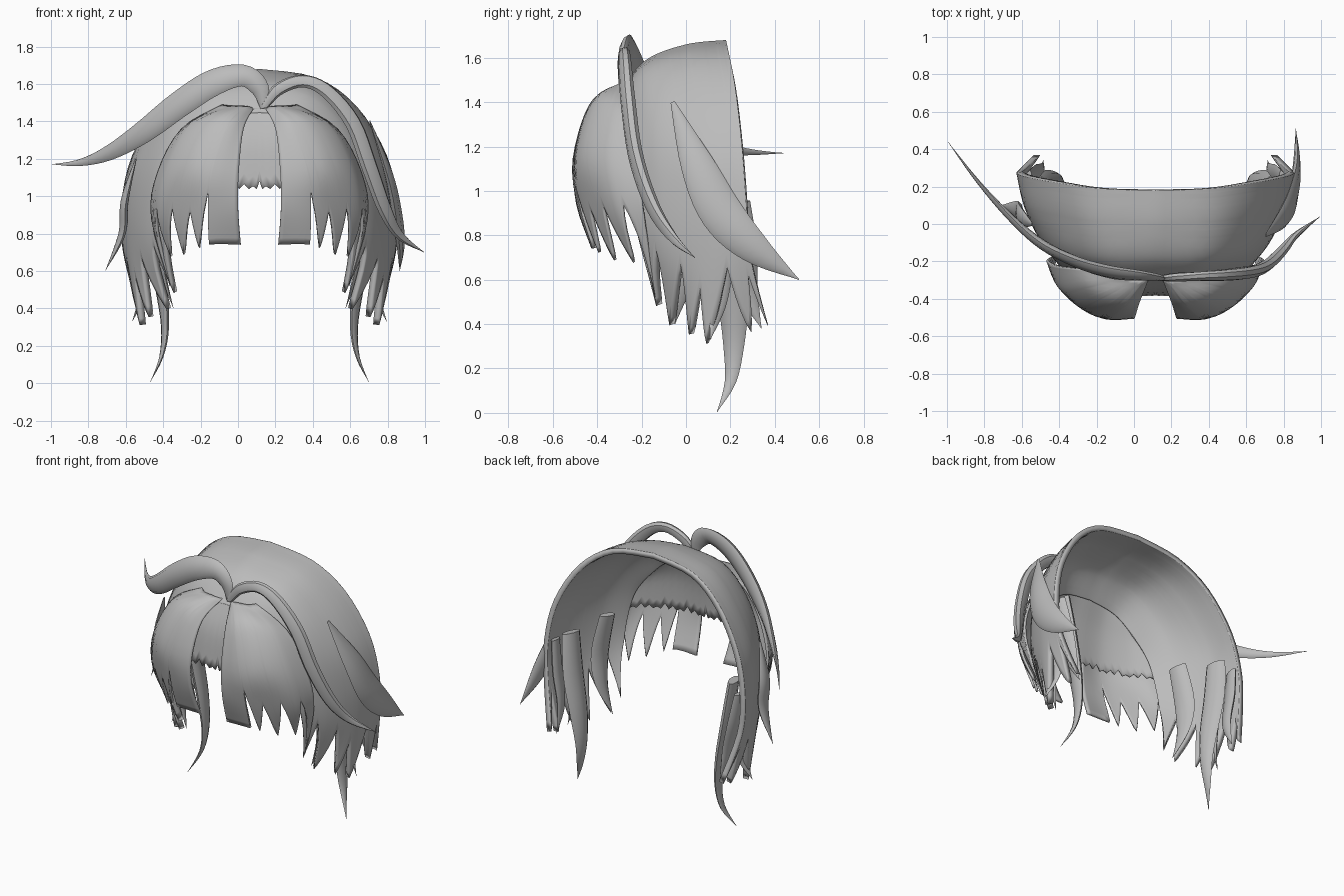
import bpy, bmesh, math
from mathutils import Vector

if "Cube" in bpy.data.objects:
    bpy.data.objects.remove(bpy.data.objects["Cube"])

CX = 0.115                                   # symmetry plane of the head
HEAD = Vector((0, 0.12, 0.95))               # head middle, relative to the plane
hair = bpy.data.materials.new("grey_hair")
hair.diffuse_color = (0.5, 0.5, 0.5, 1)
hair.use_nodes = True
hair.node_tree.nodes["Principled BSDF"].inputs["Base Color"].default_value = hair.diffuse_color


def spline(pts, t):
    """Smooth curve through the points, t in 0..1."""
    n = len(pts) - 1
    f = min(max(t, 0), 1) * n
    i = min(int(f), n - 1)
    f -= i
    p = [Vector(pts[k]) for k in (max(i - 1, 0), i, i + 1, min(i + 2, n))]
    return 0.5 * (2 * p[1] + (p[2] - p[0]) * f + (2 * p[0] - 5 * p[1] + 4 * p[2] - p[3]) * f * f
                  + (3 * p[1] - p[0] - 3 * p[2] + p[3]) * f ** 3)


def finish(name, verts, faces, mirror, thick, offset=-1):
    me = bpy.data.meshes.new(name)
    me.from_pydata([tuple(v) for v in verts], [], faces)
    bm = bmesh.new()
    bm.from_mesh(me)
    bmesh.ops.remove_doubles(bm, verts=bm.verts, dist=0.0005)
    if thick:                                # sheets face away from the head
        bm.normal_update()
        if sum(f.normal.dot(f.calc_center_median() - HEAD) for f in bm.faces) < 0:
            bmesh.ops.reverse_faces(bm, faces=bm.faces)
    else:
        bmesh.ops.recalc_face_normals(bm, faces=bm.faces)
    bm.to_mesh(me)
    bm.free()
    me.materials.append(hair)
    ob = bpy.data.objects.new(name, me)
    ob.location.x = CX
    bpy.context.collection.objects.link(ob)
    bpy.ops.object.select_all(action='DESELECT')
    ob.select_set(True)
    bpy.context.view_layer.objects.active = ob
    bpy.ops.object.shade_smooth_by_angle(angle=math.radians(40))
    if mirror:
        ob.modifiers.new("mirror", 'MIRROR').merge_threshold = 0.002
    if thick:
        s = ob.modifiers.new("thickness", 'SOLIDIFY')
        s.thickness, s.offset = thick, offset
    return ob


def panel(name, guides, hem, nv=16, sub=5, mirror=True, thick=0.015):
    """Sheet lofted across guide curves, cut off at a zigzag hem of (u, length)."""
    cols = []
    for (u0, h0), (u1, h1) in zip(hem, hem[1:]):
        cols += [(u0 + (u1 - u0) * k / sub, h0 + (h1 - h0) * k / sub) for k in range(sub)]
    cols.append(hem[-1])
    verts = []
    for u, h in cols:
        for j in range(nv + 1):
            verts.append(spline([spline(g, h * j / nv) for g in guides], u))
    m = nv + 1
    faces = [(i * m + j, (i + 1) * m + j, (i + 1) * m + j + 1, i * m + j + 1)
             for i in range(len(cols) - 1) for j in range(nv)]
    return finish(name, verts, faces, mirror, thick)


def strand(name, pts, normal=None, flat=0.35, mirror=False, n=20, sides=8):
    """Tapered lock along (x, y, z, half width) points."""
    verts = []
    for k in range(n + 1):
        t = k / n
        q = spline(pts, t)
        p, w = q.to_3d(), max(q[3], 0.0015)
        tan = (spline(pts, t + 0.02) - spline(pts, t - 0.02)).to_3d().normalized()
        out = Vector(normal) if normal else p - HEAD
        side = tan.cross(out).normalized()
        out = side.cross(tan).normalized()
        for s in range(sides):
            a = math.tau * s / sides
            verts.append(p + side * w * math.cos(a) + out * w * flat * math.sin(a))
    faces = [(k * sides + s, k * sides + (s + 1) % sides, (k + 1) * sides + (s + 1) % sides,
              (k + 1) * sides + s) for k in range(n) for s in range(sides)]
    faces += [tuple(range(sides)), tuple(range(n * sides, (n + 1) * sides))]
    return finish(name, verts, faces, mirror, 0)


# Crown and sides, from the open back rim to the temples
panel("crown_and_sides", [
    [(0, .18, 1.68), (.3, .19, 1.635), (.52, .22, 1.48), (.68, .25, 1.22), (.74, .27, .95), (.73, .29, .7), (.65, .37, .39)],
    [(0, 0, 1.66), (.3, .01, 1.61), (.5, .04, 1.45), (.65, .07, 1.2), (.7, .09, .95), (.69, .1, .65), (.64, .09, .31)],
    [(0, -.18, 1.59), (.26, -.18, 1.55), (.44, -.16, 1.4), (.56, -.13, 1.18), (.61, -.1, .92), (.6, -.08, .67), (.5, -.07, .39)],
    [(0, -.3, 1.45), (.2, -.3, 1.42), (.34, -.28, 1.3), (.45, -.26, 1.15), (.5, -.24, .95), (.5, -.21, .75), (.45, -.15, .51)],
], [(0, 1), (.06, .87), (.11, 1), (.2, .84), (.33, 1), (.4, .87), (.47, .98), (.56, .82), (.68, 1),
    (.78, .8), (.9, 1), (1, .78)], nv=24, thick=0.035)

# Hair behind the fringe, with a ragged lower edge
teeth = [(k / 22, .97 if k % 2 else .87 + .03 * (k % 3)) for k in range(23)]
panel("forehead_hair", [
    [(0, -.285, 1.47), (0, -.36, 1.28), (0, -.385, 1.03)],
    [(.14, -.285, 1.46), (.16, -.355, 1.28), (.17, -.38, 1.03)],
    [(.26, -.28, 1.38), (.32, -.31, 1.25), (.34, -.32, 1.03)],
    [(.34, -.27, 1.3), (.44, -.25, 1.2), (.48, -.23, 1.03)],
], teeth, nv=8, sub=1, thick=0.01)

# Two fringe halves, cut into locks
panel("fringe", [
    [(.03, -.28, 1.47), (.085, -.42, 1.36), (.11, -.5, 1.14), (.115, -.495, .94), (.1, -.425, .74)],
    [(.06, -.3, 1.48), (.16, -.435, 1.39), (.25, -.51, 1.14), (.27, -.48, .93), (.27, -.42, .74)],
    [(.1, -.3, 1.485), (.26, -.4, 1.41), (.38, -.46, 1.16), (.41, -.41, .92), (.39, -.34, .69)],
    [(.16, -.29, 1.485), (.36, -.33, 1.39), (.49, -.355, 1.15), (.53, -.31, .9), (.48, -.23, .67)],
    [(.2, -.26, 1.49), (.42, -.24, 1.36), (.55, -.22, 1.12), (.58, -.19, .88), (.48, -.14, .52)],
], [(0, 1), (.25, 1), (.265, .62), (.35, 1), (.43, .75), (.54, 1), (.61, .72), (.73, 1), (.82, .7), (1, 1)])

# Long sideburns and the small locks around them
strand("sideburn", [(.6, .19, 1.0, .07), (.57, .21, .75, .08), (.525, .215, .5, .07), (.505, .215, .3, .048),
                    (.525, .2, .14, .026), (.585, .14, .005, 0)], normal=(1, -.25, 0), flat=.4, mirror=True)
strand("inner_temple_lock", [(.5, -.05, 1.05, .06), (.54, -.03, .8, .07), (.52, -.02, .6, .05), (.46, -.05, .4, 0)],
       mirror=True)
strand("outer_temple_lock", [(.66, .12, .9, .06), (.62, .14, .7, .07), (.62, .14, .5, .045), (.68, .11, .33, 0)],
       mirror=True)
strand("rear_lock", [(.68, .24, .95, .05), (.65, .26, .75, .06), (.61, .28, .55, .045), (.6, .34, .38, 0)],
       mirror=True)

# Swept locks, different on each side
strand("right_swept_lock", [(.59, -.06, 1.4, .01), (.69, .05, 1.12, .075), (.735, .16, .9, .095),
                            (.755, .31, .74, .07), (.75, .51, .6, 0)], flat=.3)
strand("left_flicked_lock", [(-.66, 0, 1.2, .01), (-.72, .04, .98, .06), (-.735, .07, .8, .055), (-.825, .1, .6, 0)])

# Two long strands rising from the parting
strand("left_wing_strand", [(.025, -.29, 1.47, .02), (0, -.285, 1.58, .05), (-.09, -.275, 1.645, .06),
                            (-.25, -.255, 1.605, .075), (-.43, -.2, 1.49, .075), (-.62, -.1, 1.345, .065),
                            (-.8, .06, 1.235, .045), (-.96, .24, 1.18, .02), (-1.11, .44, 1.17, 0)],
       normal=(-.2, -1, .3), flat=.4, n=36)
strand("right_arched_strand", [(.025, -.29, 1.48, .02), (.1, -.285, 1.57, .033), (.23, -.28, 1.615, .035),
                               (.36, -.275, 1.56, .04), (.5, -.26, 1.39, .045), (.59, -.225, 1.15, .045),
                               (.67, -.15, .93, .04), (.75, -.06, .79, .025), (.88, .04, .7, 0)],
       normal=(.3, -1, .3), flat=.7, n=36)
